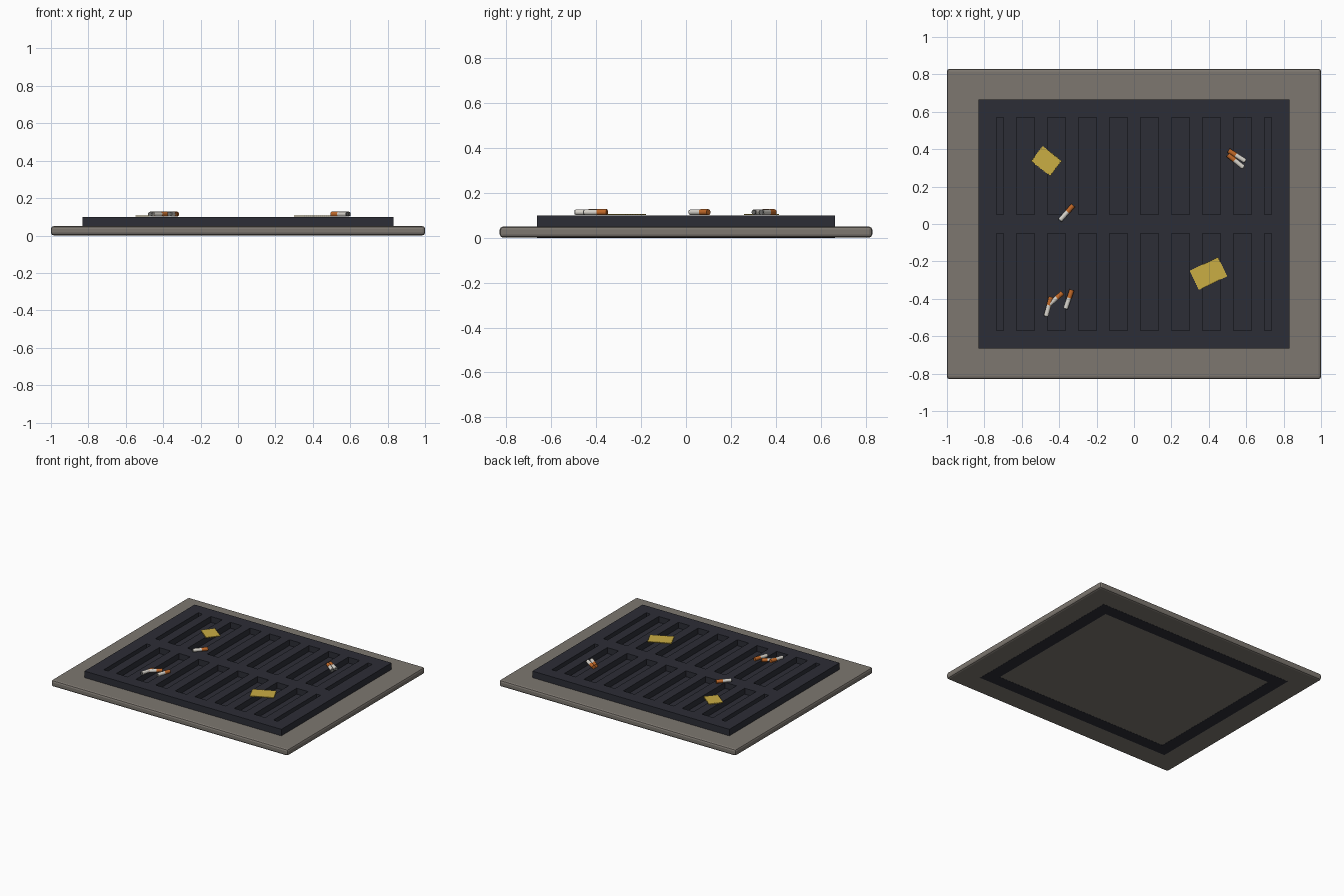
import bpy, bmesh, math
from mathutils import Matrix, Vector

if "Cube" in bpy.data.objects:
    bpy.data.objects.remove(bpy.data.objects["Cube"])


def material(name, r, g, b):
    lin = [((c / 255 + 0.055) / 1.055) ** 2.4 for c in (r, g, b)]
    m = bpy.data.materials.new(name)
    m.diffuse_color = (*lin, 1)
    m.use_nodes = True
    m.node_tree.nodes["Principled BSDF"].inputs["Base Color"].default_value = m.diffuse_color
    return m


CONCRETE = material("concrete", 125, 119, 112)
IRON = material("dark_iron", 44, 45, 54)
LEAF = material("yellow_paper", 202, 173, 68)
FILTER = material("filter_orange", 192, 104, 40)
PAPER = material("cigarette_white", 214, 210, 202)
ASH = material("ash_grey", 110, 110, 108)


def finish(name, bm, *mats):
    me = bpy.data.meshes.new(name)
    bmesh.ops.recalc_face_normals(bm, faces=bm.faces)
    bm.to_mesh(me)
    bm.free()
    for m in mats:
        me.materials.append(m)
    ob = bpy.data.objects.new(name, me)
    bpy.context.collection.objects.link(ob)
    return ob


def add_box(bm, x0, x1, y0, y1, z0, z1):
    mat = Matrix.Translation(((x0 + x1) / 2, (y0 + y1) / 2, (z0 + z1) / 2)) \
        @ Matrix.Diagonal((x1 - x0, y1 - y0, z1 - z0, 1))
    bmesh.ops.create_cube(bm, size=1, matrix=mat)


# Concrete surround with softened edges
bm = bmesh.new()
add_box(bm, -1, 1, -0.83, 0.83, 0.001, 0.05)
bmesh.ops.bevel(bm, geom=bm.edges[:], offset=0.014, segments=2, profile=0.5, affect='EDGES')
finish("concrete_surround", bm, CONCRETE)

# Iron frame, reaching down through the slab
OX, OY, IX, IY = 0.832, 0.665, 0.735, 0.57
bm = bmesh.new()
for s in (-1, 1):
    add_box(bm, *sorted((s * IX, s * OX)), -OY, OY, 0, 0.1)
    add_box(bm, -IX, IX, *sorted((s * IY, s * OY)), 0, 0.1)
finish("grate_frame", bm, IRON)

# Cross rail, bars and the dark floor of the slots
bm = bmesh.new()
add_box(bm, -IX, IX, -0.052, 0.052, 0.05, 0.1)
for k in range(-4, 5):
    x = k * 0.166
    for s in (-1, 1):
        add_box(bm, x - 0.035, x + 0.035, *sorted((s * 0.052, s * IY)), 0.05, 0.1)
finish("grate_bars", bm, IRON)
bm = bmesh.new()
add_box(bm, -IX, IX, -IY, IY, 0.045, 0.055)
finish("slot_floor", bm, IRON)


# Paper scraps with a zigzag edge
def scrap(name, x, y, length, width, angle):
    corners = [Vector(c) for c in ((-length / 2, -width / 2), (length / 2, -width / 2),
                                   (length / 2, width / 2), (-length / 2, width / 2))]
    bm = bmesh.new()
    verts = []
    for i in range(4):
        a, b = corners[i], corners[(i + 1) % 4]
        d = (b - a).normalized()
        n = 2 * round((b - a).length / 0.012)
        for j in range(n):
            p = a.lerp(b, j / n) + Vector((d.y, -d.x)) * (0.003 if j % 2 else -0.001)
            verts.append(bm.verts.new((p.x, p.y, 0.101)))
    face = bm.faces.new(verts)
    top = bmesh.ops.extrude_face_region(bm, geom=[face])
    bmesh.ops.translate(bm, vec=(0, 0, 0.006),
                        verts=[v for v in top["geom"] if isinstance(v, bmesh.types.BMVert)])
    bm.transform(Matrix.Translation((x, y, 0)) @ Matrix.Rotation(math.radians(angle), 4, 'Z'))
    finish(name, bm, LEAF)


scrap("paper_scrap_small", -0.468, 0.337, 0.128, 0.1, -38)
scrap("paper_scrap_large", 0.398, -0.265, 0.166, 0.112, 25.5)


# Cigarette butts: filter end, paper, ash tip
def butt(name, start, end):
    a, b = Vector((*start, 0.114)), Vector((*end, 0.114))
    rot = (b - a).to_track_quat('Z', 'Y').to_matrix().to_4x4()
    bm = bmesh.new()
    for idx, (t0, t1, r) in enumerate(((0, 0.42, 0.0135), (0.42, 0.95, 0.013), (0.95, 1, 0.011))):
        before = set(bm.faces)
        bmesh.ops.create_cone(bm, cap_ends=True, segments=14, radius1=r, radius2=r,
                              depth=(b - a).length * (t1 - t0),
                              matrix=Matrix.Translation(a.lerp(b, (t0 + t1) / 2)) @ rot)
        for f in bm.faces:
            if f not in before:
                f.material_index = idx
                f.smooth = len(f.verts) == 4
    for e in bm.edges:
        e.smooth = all(len(f.verts) == 4 for f in e.link_faces)
    finish(name, bm, FILTER, PAPER, ASH)


for i, (s, e) in enumerate((
        ((-0.325, 0.1), (-0.397, 0.018)),
        ((0.505, 0.393), (0.597, 0.335)),
        ((0.502, 0.370), (0.587, 0.301)),
        ((-0.443, -0.39), (-0.471, -0.495)),
        ((-0.382, -0.368), (-0.455, -0.432)),
        ((-0.332, -0.352), (-0.367, -0.455)))):
    butt(f"cigarette_butt_{i + 1}", s, e)
